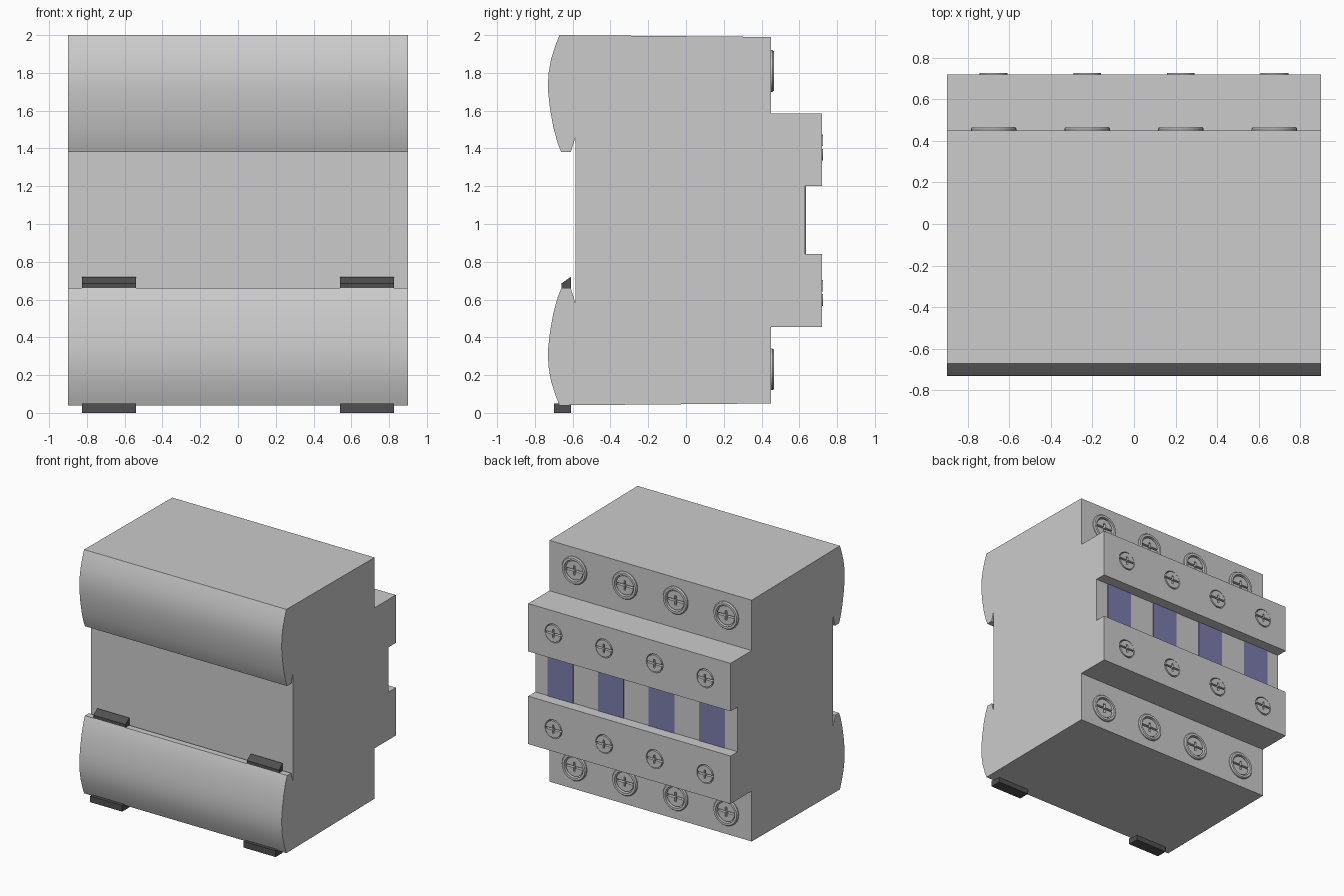
import bpy, bmesh, math
from mathutils import Matrix

if "Cube" in bpy.data.objects:
    bpy.data.objects.remove(bpy.data.objects["Cube"])

COLUMNS = (-0.675, -0.225, 0.225, 0.675)
MID = 1.02                                   # the side profile mirrors about this height
TO_Y = Matrix.Rotation(-math.pi / 2, 4, 'X')  # turns local z towards the +y face


def material(name, rgb):
    m = bpy.data.materials.new(name)
    m.diffuse_color = (*rgb, 1)
    m.use_nodes = True
    m.node_tree.nodes["Principled BSDF"].inputs["Base Color"].default_value = m.diffuse_color
    return m


def add(name, bm, mat=None):
    bmesh.ops.recalc_face_normals(bm, faces=bm.faces)
    me = bpy.data.meshes.new(name)
    bm.to_mesh(me)
    bm.free()
    ob = bpy.data.objects.new(name, me)
    bpy.context.collection.objects.link(ob)
    if mat:
        me.materials.append(mat)
    return ob


def extrude(name, pts, x0, x1, mat=None):
    """Sweep a (y, z) profile along x."""
    bm = bmesh.new()
    f = bm.faces.new([bm.verts.new((x0, y, z)) for y, z in pts])
    r = bmesh.ops.extrude_face_region(bm, geom=[f])
    verts = [v for v in r['geom'] if isinstance(v, bmesh.types.BMVert)]
    bmesh.ops.translate(bm, verts=verts, vec=(x1 - x0, 0, 0))
    return add(name, bm, mat)


def disc(bm, radius, y0, y1, x=0, z=0):
    m = Matrix.Translation((x, (y0 + y1) / 2, z)) @ TO_Y
    bmesh.ops.create_cone(bm, cap_ends=True, segments=24, radius1=radius,
                          radius2=radius, depth=y1 - y0, matrix=m)


def cut(ob, bm):
    """Subtract a cutter mesh from ob and bake the result."""
    cutter = add("cutter", bm)
    mod = ob.modifiers.new("cut", 'BOOLEAN')
    mod.operation, mod.solver, mod.object = 'DIFFERENCE', 'EXACT', cutter
    dg = bpy.context.evaluated_depsgraph_get()
    me = bpy.data.meshes.new_from_object(ob.evaluated_get(dg))
    ob.modifiers.clear()
    ob.data = me
    bpy.data.objects.remove(cutter)


def smooth(ob):
    bpy.ops.object.select_all(action='DESELECT')
    ob.select_set(True)
    bpy.context.view_layer.objects.active = ob
    bpy.ops.object.shade_smooth_by_angle(angle=math.radians(30))


def screw_head(name, r, top):
    """Screw disc with a long slot and a short cross slot."""
    bm = bmesh.new()
    disc(bm, r, -0.06, top)
    ob = add(name, bm)
    for sx, sz in ((2.4 * r, 0.2 * r), (0.2 * r, 1.0 * r)):
        bm = bmesh.new()
        bmesh.ops.create_cube(bm, size=1, matrix=Matrix.Translation((0, top, 0))
                              @ Matrix.Diagonal((sx, 0.05, sz, 1)))
        cut(ob, bm)
    smooth(ob)
    return ob


def collar(name):
    """Bevelled ring around a terminal screw."""
    bm = bmesh.new()
    prof = [(0.085, -0.01), (0.11, -0.01), (0.11, 0.008), (0.103, 0.017), (0.085, 0.017)]
    vs = [bm.verts.new((r, y, 0)) for r, y in prof]
    es = [bm.edges.new((vs[i], vs[(i + 1) % 5])) for i in range(5)]
    bmesh.ops.spin(bm, geom=vs + es, cent=(0, 0, 0), axis=(0, 1, 0),
                   angle=math.tau, steps=24)
    bmesh.ops.remove_doubles(bm, verts=bm.verts, dist=1e-4)
    ob = add(name, bm)
    smooth(ob)
    return ob


def scatter(ob, y, z):
    """Place ob on every column, at height z and mirrored below."""
    spots = [(x, y, h) for h in (z, 2 * MID - z) for x in COLUMNS]
    ob.location = spots[0]
    for p in spots[1:]:
        c = ob.copy()
        c.location = p
        bpy.context.collection.objects.link(c)


dark = material("dark_plastic", (0.08, 0.08, 0.08))
blue = material("blue_window", (0.2, 0.2, 0.42))

# Housing: upper half profile, mirrored for the lower half
half = [(0.63, 1.2), (0.72, 1.2), (0.72, 1.585), (0.45, 1.585), (0.45, 1.99),
        (-0.67, 2.0), (-0.69, 1.95), (-0.715, 1.87), (-0.729, 1.79), (-0.73, 1.7),
        (-0.72, 1.61), (-0.702, 1.51), (-0.68, 1.43), (-0.66, 1.38), (-0.61, 1.38),
        (-0.585, 1.46)]
body = extrude("housing", half + [(y, 2 * MID - z) for y, z in reversed(half)], -0.9, 0.9)

# Pockets for all the screws
bm = bmesh.new()
for x in COLUMNS:
    for face, z, r in ((0.45, 1.81, 0.086), (0.72, 1.405, 0.075)):
        for h in (z, 2 * MID - z):
            disc(bm, r, face - 0.04, face + 0.04, x, h)
cut(body, bm)
smooth(body)

# Terminal screws with collars, and the flush screws on the raised bands
scatter(collar("terminal_collar"), 0.45, 1.81)
scatter(screw_head("terminal_screw", 0.076, 0.006), 0.45, 1.81)
scatter(screw_head("band_screw", 0.068, 0.005), 0.72, 1.405)

# Blue windows in the central recess
for x in COLUMNS:
    extrude("window", [(0.62, 0.84), (0.634, 0.84), (0.634, 1.2), (0.62, 1.2)],
            x - 0.115, x + 0.115, blue)

# Dark rail clips and feet on the rail side
for x in (-0.825, 0.54):
    extrude("rail_clip", [(-0.66, 0.65), (-0.61, 0.65), (-0.61, 0.72), (-0.66, 0.685)],
            x, x + 0.285, dark)
    extrude("foot", [(-0.70, 0), (-0.61, 0), (-0.61, 0.05), (-0.70, 0.05)],
            x, x + 0.285, dark)
